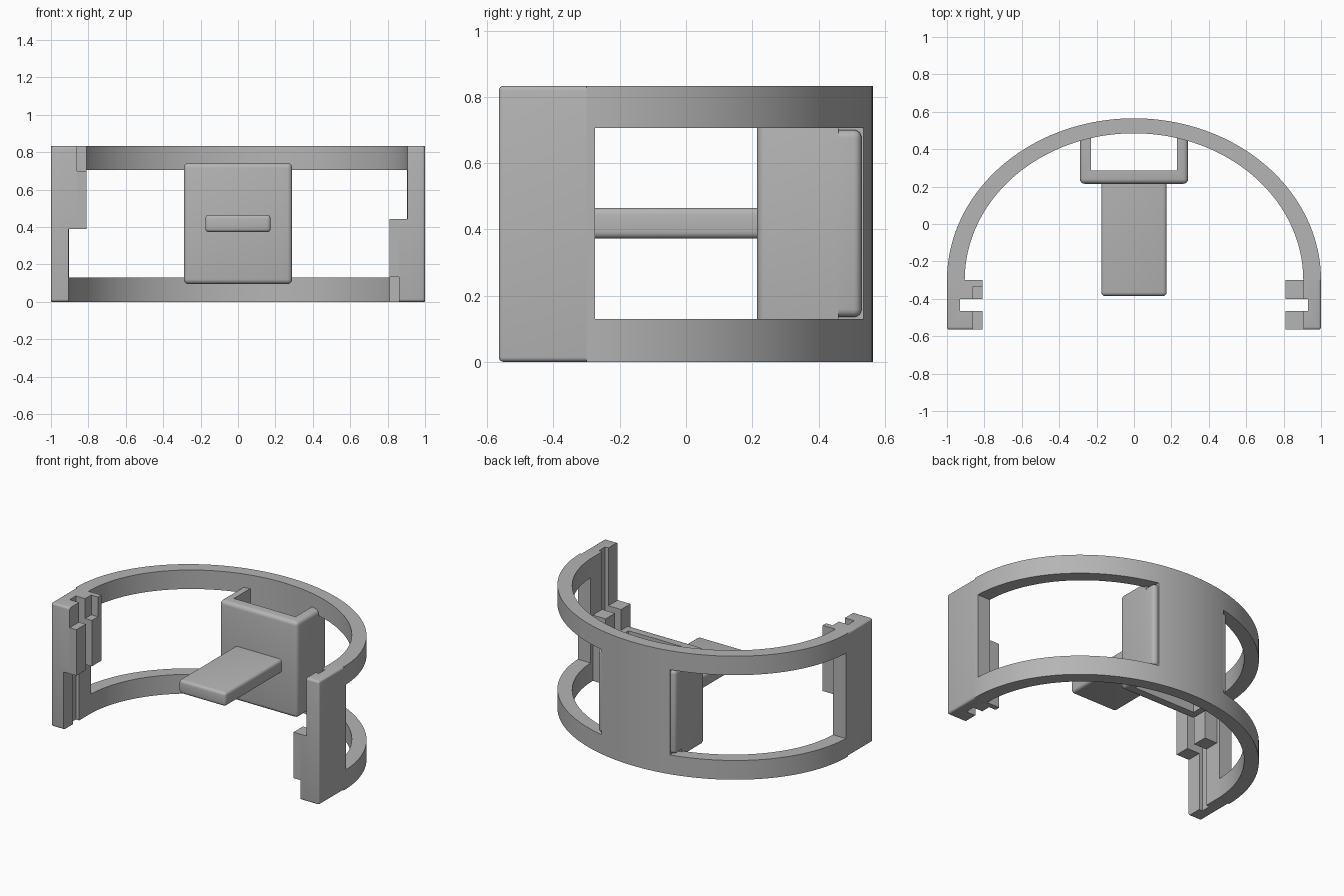
import bpy, bmesh, math
from mathutils import Vector

if "Cube" in bpy.data.objects:
    bpy.data.objects.remove(bpy.data.objects["Cube"])

H = 0.833                      # total height
Y0 = -0.30                     # where the curved band meets the straight ends

grey = bpy.data.materials.new("plain grey")
grey.diffuse_color = (0.46, 0.46, 0.46, 1)
grey.use_nodes = True
grey.node_tree.nodes["Principled BSDF"].inputs["Base Color"].default_value = grey.diffuse_color


def extrude(bm, pts, z0, z1, bevel=0.0, pick=None):
    """Extrude an xy outline from z0 to z1, rounding the edges chosen by pick(a, b)."""
    part = bmesh.new()
    face = part.faces.new([part.verts.new((x, y, z0)) for x, y in pts])
    out = bmesh.ops.extrude_face_region(part, geom=[face])
    for v in out["geom"]:
        if isinstance(v, bmesh.types.BMVert):
            v.co.z = z1
    bmesh.ops.recalc_face_normals(part, faces=part.faces)
    if bevel:
        edges = [e for e in part.edges if pick(e.verts[0].co, e.verts[1].co)]
        bmesh.ops.bevel(part, geom=edges, offset=bevel, segments=4,
                        profile=0.5, affect='EDGES')
    me = bpy.data.meshes.new("tmp")
    part.to_mesh(me)
    part.free()
    bm.from_mesh(me)
    bpy.data.meshes.remove(me)


def rect(x0, x1, y0, y1):
    return [(x0, y0), (x1, y0), (x1, y1), (x0, y1)]


def near(a, b):
    return abs(a - b) < 1e-4


def make(name, bm):
    me = bpy.data.meshes.new(name)
    bm.to_mesh(me)
    bm.free()
    me.materials.append(grey)
    ob = bpy.data.objects.new(name, me)
    bpy.context.collection.objects.link(ob)
    return ob


def smooth(ob):
    bpy.ops.object.select_all(action='DESELECT')
    ob.select_set(True)
    bpy.context.view_layer.objects.active = ob
    bpy.ops.object.shade_smooth_by_angle(angle=math.radians(35))


# Curved band: half-ellipse strip with two side windows
N = 96
arc = [math.pi * i / N for i in range(N + 1)]
outer = [(math.cos(t), Y0 + 0.865 * math.sin(t)) for t in arc]
inner = [(0.905 * math.cos(t), Y0 + 0.785 * math.sin(t)) for t in reversed(arc)]
bm = bmesh.new()
extrude(bm, outer + inner, 0, H)
band = make("curved_band", bm)

bm = bmesh.new()
for x0, x1 in ((0.255, 1.2), (-1.2, -0.255)):
    extrude(bm, rect(x0, x1, -0.275, 0.7), 0.13, 0.705)
cutter = make("window_cutter", bm)
cutter.hide_render = True
mod = band.modifiers.new("windows", 'BOOLEAN')
mod.operation = 'DIFFERENCE'
mod.solver = 'EXACT'
mod.object = cutter
bpy.context.view_layer.objects.active = band
bpy.ops.object.modifier_apply(modifier=mod.name)
bpy.data.objects.remove(cutter)
smooth(band)


# End posts: slotted slab plus stepped guide tabs; the right one is the left turned over
def slab_edge(a, b):
    side = near(a.x, -1) and near(b.x, -1) and not (near(a.y, Y0) and near(b.y, Y0))
    front = near(a.y, -0.565) and near(b.y, -0.565) and not (near(a.x, -0.905) and near(b.x, -0.905))
    return side or front


def end_post(name, turned):
    bm = bmesh.new()
    slab = [(-1, Y0), (-1, -0.565), (-0.905, -0.565), (-0.905, -0.465),
            (-0.93, -0.465), (-0.93, -0.40), (-0.905, -0.40), (-0.905, Y0)]
    extrude(bm, slab, 0, H, 0.014, slab_edge)
    # front tab, full height then stepped down
    extrude(bm, rect(-0.905, -0.86, -0.565, -0.465), 0.39, H, 0.014,
            lambda a, b: near(a.y, -0.565) and near(b.y, -0.565) and near(a.z, H) and near(b.z, H))
    extrude(bm, rect(-0.86, -0.81, -0.565, -0.465), 0.39, 0.70)
    # back tab with a notch at its upper corner
    extrude(bm, rect(-0.905, -0.81, -0.40, Y0), 0.39, 0.70)
    extrude(bm, [(-0.905, Y0), (-0.905, -0.40), (-0.86, -0.40), (-0.86, -0.335),
                 (-0.81, -0.335), (-0.81, Y0)], 0.70, H)
    if turned:
        for v in bm.verts:
            v.co = Vector((-v.co.x, v.co.y, H - v.co.z))
    smooth(make(name, bm))


end_post("left_end_post", False)
end_post("right_end_post", True)


# Bracket: U-shaped box, open above and below, rounded on its outer edges
def bracket_edge(a, b):
    side = near(abs(a.x), 0.29) and near(a.x, b.x)
    front = near(a.y, 0.215) and near(b.y, 0.215)
    back = near(a.y, 0.46) and near(b.y, 0.46)
    return (side or front) and not back


bm = bmesh.new()
extrude(bm, [(-0.29, 0.215), (0.29, 0.215), (0.29, 0.46), (0.23, 0.46), (0.23, 0.285),
             (-0.23, 0.285), (-0.23, 0.46), (-0.29, 0.46)], 0.095, 0.742, 0.026, bracket_edge)
smooth(make("bracket", bm))

# Rounded arm ends set in the windows beside the middle of the band
for name, s in (("left_arm_end", -1), ("right_arm_end", 1)):
    bm = bmesh.new()
    xa, xb = sorted((s * 0.235, s * 0.29))
    extrude(bm, rect(xa, xb, 0.445, 0.53), 0.135, 0.70, 0.024,
            lambda a, b: (near(abs(a.x), 0.29) and near(a.x, b.x)
                          and not (near(a.y, 0.445) and near(b.y, 0.445)))
            or (near(a.y, 0.53) and near(b.y, 0.53) and near(a.z, b.z)))
    smooth(make(name, bm))

# Tongue: flat rounded bar reaching forward
bm = bmesh.new()
extrude(bm, rect(-0.175, 0.175, -0.385, 0.23), 0.372, 0.465, 0.02,
        lambda a, b: not (near(a.y, 0.23) and near(b.y, 0.23)))
smooth(make("tongue", bm))
